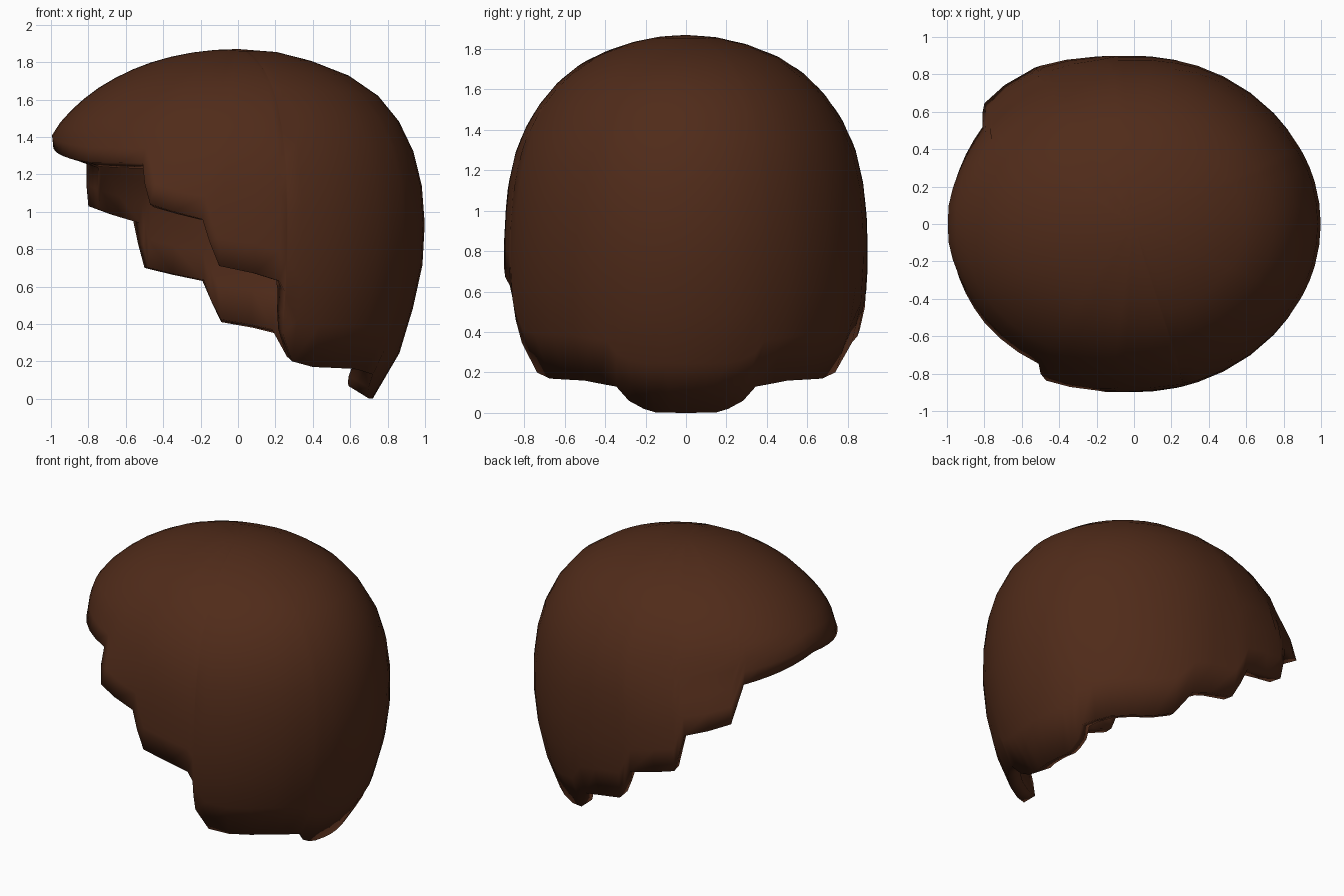
import bpy, bmesh
from math import sqrt, sin, cos, acos, pi, ceil, copysign

if "Cube" in bpy.data.objects:
    bpy.data.objects.remove(bpy.data.objects["Cube"])

TOP = 1.87
# Cross-sections: z, back radius, front radius, side radius, front squareness
SECTIONS = [
    (1.87, 0, 0, 0, 2), (1.855, .2, .22, .17, 2), (1.81, .38, .43, .34, 2),
    (1.74, .57, .61, .5, 2), (1.64, .73, .78, .63, 2), (1.5, .85, .935, .745, 2),
    (1.4, .91, 1, .80, 2), (1.33, .935, .985, .83, 2.05), (1.27, .957, .99, .85, 2.1),
    (1.1, .99, 1, .885, 2.5), (.9, 1, 1, .9, 2.7), (.7, .985, 1, .9, 2.7),
    (.5, .94, .97, .885, 2.6), (.26, .87, .9, .82, 2.4), (.1, .80, .85, .73, 2.2),
    (0, .72, .8, .6, 2)]


def section(z):
    u = sqrt(max(0, TOP - z))
    for a, b in zip(SECTIONS, SECTIONS[1:]):
        ua, ub = sqrt(TOP - a[0]), sqrt(TOP - b[0])
        if u <= ub or b is SECTIONS[-1]:
            f = min(1, (u - ua) / (ub - ua))
            return [p + (q - p) * f for p, q in zip(a[1:], b[1:])]


def surface(t, z):
    back, front, side, n = section(z)
    c, s = cos(t), sin(t)
    if c >= 0:
        return (back * c, side * s, z)
    return (-front * abs(c) ** (2 / n), side * copysign(abs(s) ** (2 / n), s), z)


def angle(x, z):
    back, front, side, n = section(z)
    return acos(min(1, x / back)) if x >= 0 else acos(-min(1, -x / front) ** (n / 2))


# Lower hairline: nape (angle, z), then stepped locks (x, z), then fringe
NAPE = [(0, 0), (.25, .002), (.34, .02), (.43, .06), (.48, .13), (.72, .16)]
FAR = [(.4, .17), (.29, .2), (.2, .35), (-.09, .41), (-.19, .63), (-.5, .7),
       (-.56, .95), (-.8, 1.03), (-.81, 1.26), (-.9, 1.285), (-.96, 1.31)]
NEAR = [(.4, .17), (.29, .2), (.24, .35), (.25, .57), (.22, .63), (-.1, .71),
        (-.19, .96), (-.47, 1.04), (-.51, 1.26), (-.8, 1.265), (-.9, 1.285), (-.96, 1.31)]


def hairline(steps):
    return NAPE + [(angle(x, z), z) for x, z in steps] + [(pi, 1.34)]


outline = hairline(FAR) + [(2 * pi - t, z) for t, z in reversed(hairline(NEAR))][1:]
columns = []
for (t0, z0), (t1, z1) in zip(outline, outline[1:]):
    k = max(1, ceil(abs(t1 - t0) / .19), ceil(abs(z1 - z0) / .2))
    columns += [(t0 + (t1 - t0) * i / k, z0 + (z1 - z0) * i / k) for i in range(k)]

# Hair shell: one column of points per hairline point, meeting at the crown
ROWS = 12
bm = bmesh.new()
grid = []
for t, zb in columns:
    grid.append([bm.verts.new(surface(t, zb + (TOP - zb) * sin(j / ROWS * pi / 2)))
                 for j in range(ROWS)])
crown = bm.verts.new((0, 0, TOP))
for a, b in zip(grid, grid[1:] + grid[:1]):
    for j in range(ROWS - 1):
        bm.faces.new((a[j], b[j], b[j + 1], a[j + 1]))
    bm.faces.new((a[-1], b[-1], crown))
for f in bm.faces:
    f.smooth = True
mesh = bpy.data.meshes.new("hair")
bm.to_mesh(mesh)
bm.free()
hair = bpy.data.objects.new("hair", mesh)
bpy.context.collection.objects.link(hair)

# Wall thickness, fuller at the nape
group = hair.vertex_groups.new(name="thickness")
for v in mesh.vertices:
    group.add([v.index], 1 if v.co.z < .14 else .65, 'REPLACE')
shell = hair.modifiers.new("thickness", 'SOLIDIFY')
shell.thickness = .13
shell.offset = -1
shell.vertex_group = "thickness"

brown = bpy.data.materials.new("brown_hair")
brown.diffuse_color = (.08, .024, .010, 1)
brown.use_nodes = True
brown.node_tree.nodes["Principled BSDF"].inputs["Base Color"].default_value = brown.diffuse_color
mesh.materials.append(brown)
